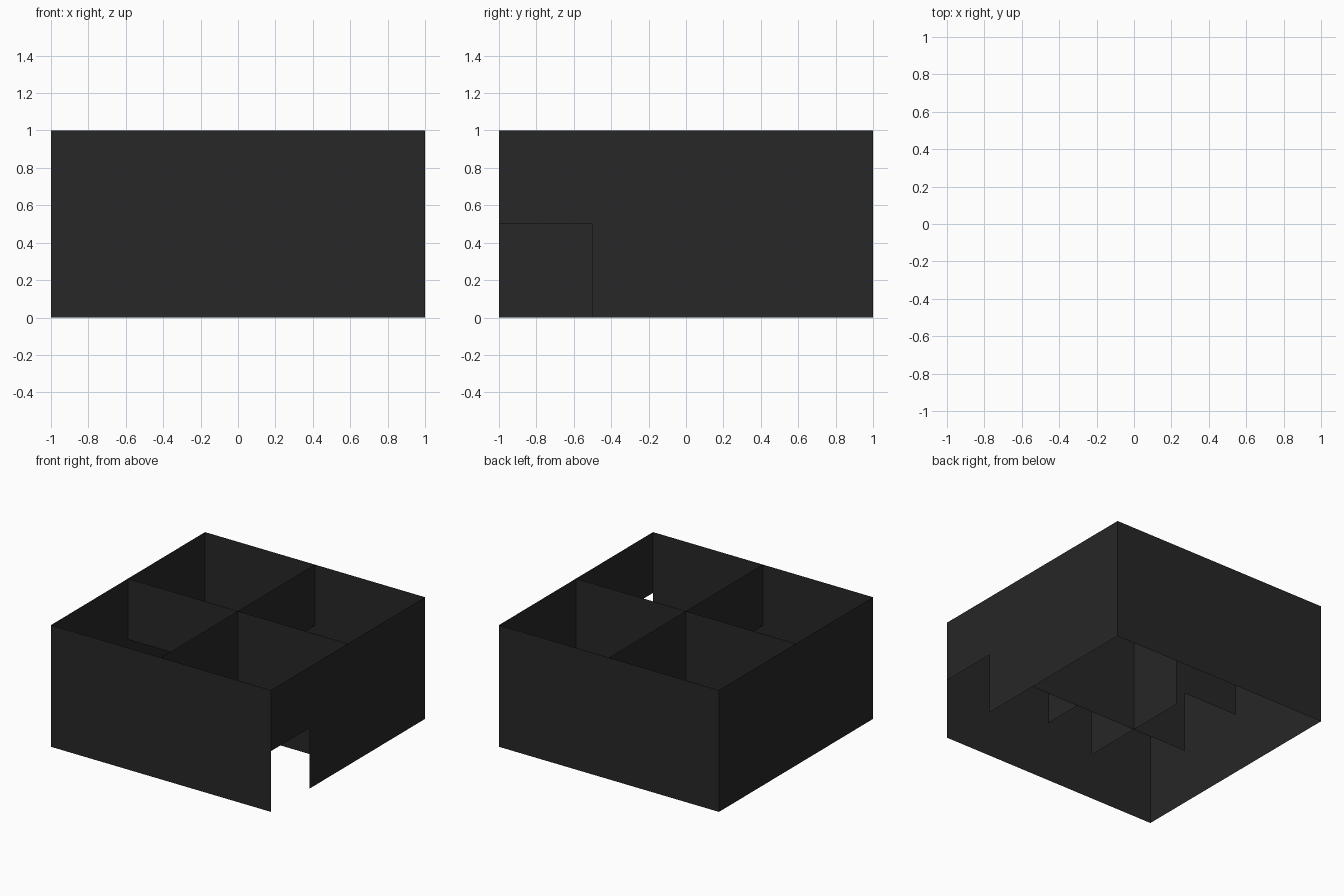
import bpy
import math

if "Cube" in bpy.data.objects:
    bpy.data.objects.remove(bpy.data.objects["Cube"])

# One dark charcoal colour for everything
mat = bpy.data.materials.new("charcoal")
mat.diffuse_color = (0.02, 0.02, 0.02, 1)
mat.use_nodes = True
mat.node_tree.nodes["Principled BSDF"].inputs["Base Color"].default_value = mat.diffuse_color

H = 1.0      # wall height
DOOR = 0.5   # doorway width and height


def wall(name, start, angle, length, door_start=False, door_end=False):
    """Paper-thin upright wall with optional doorways cut at its ends."""
    prof = [(0, H)]
    prof += [(0, DOOR), (DOOR, DOOR), (DOOR, 0)] if door_start else [(0, 0)]
    prof += [(length - DOOR, 0), (length - DOOR, DOOR), (length, DOOR)] if door_end else [(length, 0)]
    prof += [(length, H)]
    me = bpy.data.meshes.new(name)
    me.from_pydata([(u, 0, v) for u, v in prof], [], [range(len(prof))])
    me.materials.append(mat)
    ob = bpy.data.objects.new(name, me)
    ob.location = (*start, 0)
    ob.rotation_euler.z = math.radians(angle)
    bpy.context.collection.objects.link(ob)


# Outer shell, running counter-clockwise so faces look outward
wall("front_wall", (-1, -1), 0, 2)
wall("right_wall", (1, -1), 90, 2, door_start=True)
wall("back_wall", (1, 1), 180, 2)
wall("left_wall", (-1, 1), 270, 2)

# Inner partitions crossing in the middle
wall("cross_partition", (-1, 0), 0, 2, door_start=True)
wall("long_partition", (0, -1), 90, 2, door_start=True, door_end=True)
